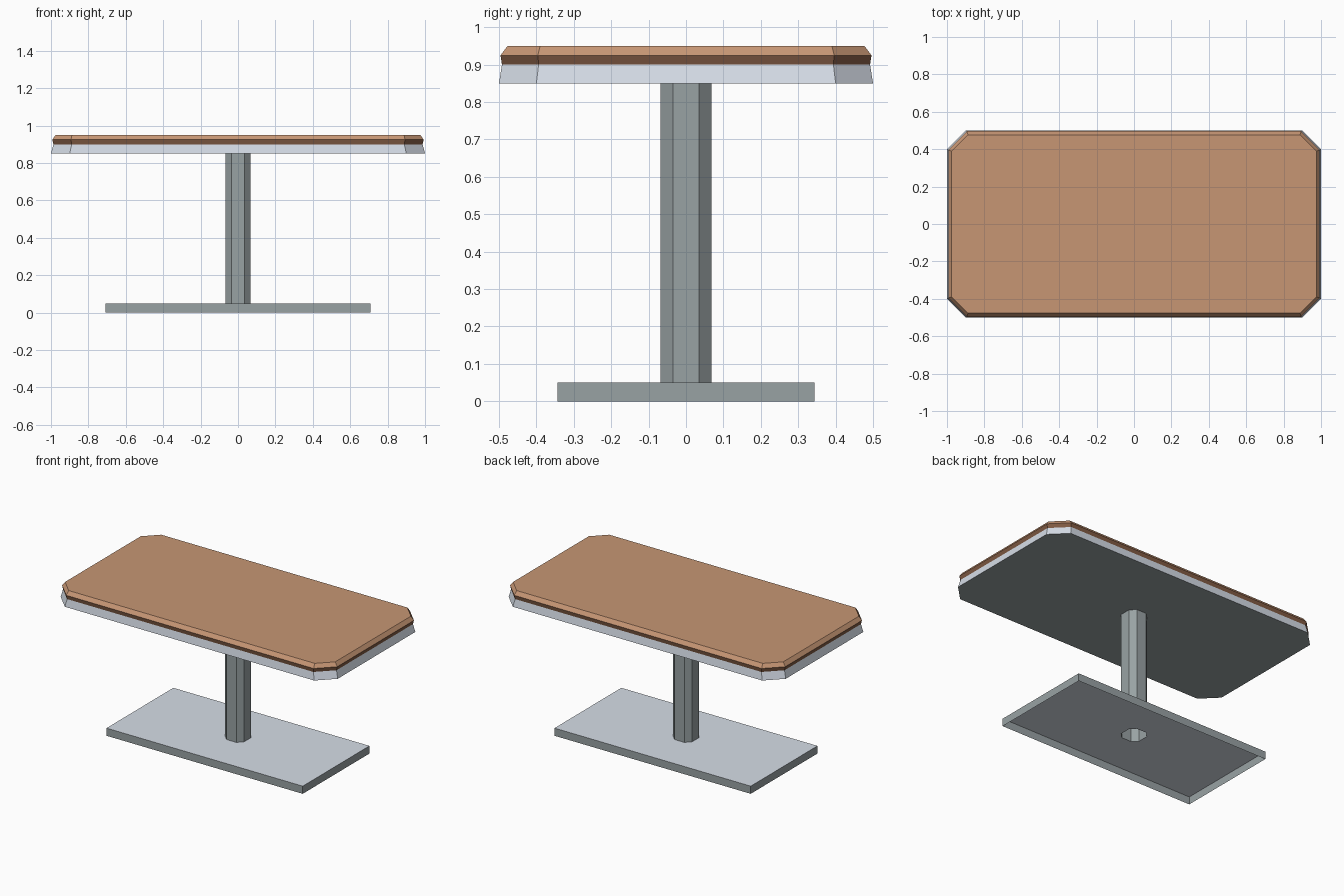
import bpy

if "Cube" in bpy.data.objects:
    bpy.data.objects.remove(bpy.data.objects["Cube"])


def material(name, hex_code):
    def lin(c):
        return c / 12.92 if c <= 0.04045 else ((c + 0.055) / 1.055) ** 2.4
    m = bpy.data.materials.new(name)
    m.diffuse_color = [lin(int(hex_code[i:i + 2], 16) / 255) for i in (0, 2, 4)] + [1]
    m.use_nodes = True
    m.node_tree.nodes["Principled BSDF"].inputs["Base Color"].default_value = m.diffuse_color
    return m


wood = material("wood", "C79674")
dark_wood = material("dark wood", "805A43")
light_metal = material("light metal", "D7DEE8")
grey_metal = material("grey metal", "99A2A4")


def octagon(hx, hy, c, z):
    """Rectangle with its corners cut by c, counter-clockwise."""
    return [(hx, -hy + c, z), (hx, hy - c, z), (hx - c, hy, z), (-hx + c, hy, z),
            (-hx, hy - c, z), (-hx, -hy + c, z), (-hx + c, -hy, z), (hx - c, -hy, z)]


def rectangle(hx, hy, z):
    return [(hx, -hy, z), (hx, hy, z), (-hx, hy, z), (-hx, -hy, z)]


def loft(name, rings, mats, bands, bottom=None, top=None):
    """Join rings of points with wall bands; cap the ends where a material index is given."""
    n = len(rings[0])
    faces, index = [], []
    for r, band in enumerate(bands):
        for i in range(n):
            j = (i + 1) % n
            faces.append((r * n + i, r * n + j, (r + 1) * n + j, (r + 1) * n + i))
            index.append(band)
    if bottom is not None:
        faces.append(tuple(reversed(range(n))))
        index.append(bottom)
    if top is not None:
        faces.append(tuple(range((len(rings) - 1) * n, len(rings) * n)))
        index.append(top)
    return make(name, [p for ring in rings for p in ring], faces, index, mats)


def make(name, verts, faces, index, mats):
    me = bpy.data.meshes.new(name)
    me.from_pydata(verts, [], faces)
    for m in mats:
        me.materials.append(m)
    for poly, k in zip(me.polygons, index):
        poly.material_index = k
    ob = bpy.data.objects.new(name, me)
    bpy.context.collection.objects.link(ob)
    return ob


# Table top: bevelled wooden board
seam = octagon(0.987, 0.492, 0.098, 0.90)
loft("table_board", [seam, octagon(0.993, 0.496, 0.1, 0.925),
                     octagon(0.975, 0.477, 0.087, 0.95)],
     [dark_wood, wood], [0, 1], top=1)

# Metal apron under the board, grey underside
loft("table_apron", [octagon(1.0, 0.5, 0.1, 0.85), seam],
     [light_metal, grey_metal], [0], bottom=1)

# Hollow eight-sided column
COLUMN = (0.068, 0.068, 0.033)
loft("column", [octagon(*COLUMN, 0.05), octagon(*COLUMN, 0.85)], [grey_metal], [0])

# Base: open-bottomed rim
BASE = (0.708, 0.344)
loft("base_rim", [rectangle(*BASE, 0), rectangle(*BASE, 0.05)], [grey_metal], [0])

# Base plate with an opening where the column stands
plate_faces = []
for k in range(4):
    a, b = 4 + 2 * k, 4 + 2 * k + 1
    nxt = 4 + (2 * k + 2) % 8
    plate_faces.append((k, (k + 1) % 4, b, a))      # side
    plate_faces.append(((k + 1) % 4, nxt, b))       # corner
make("base_plate", rectangle(*BASE, 0.05) + octagon(*COLUMN, 0.05),
     plate_faces, [0] * 8, [light_metal])
